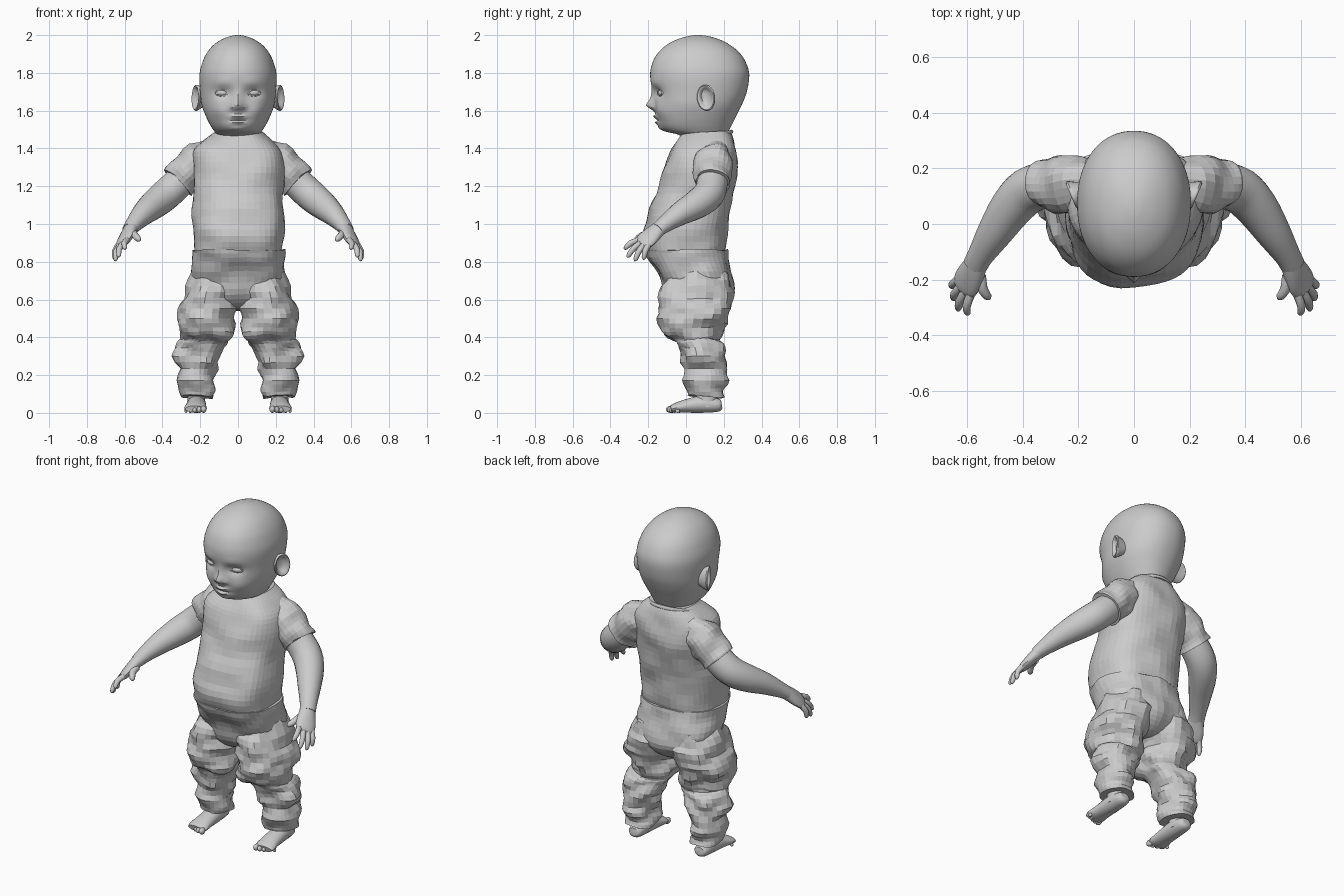
import bpy, bmesh, math
from mathutils import Vector, Matrix, noise

if "Cube" in bpy.data.objects:
    bpy.data.objects.remove(bpy.data.objects["Cube"])


def finish(name, bm, mirror=False, smooth=None):
    bmesh.ops.recalc_face_normals(bm, faces=bm.faces)
    me = bpy.data.meshes.new(name)
    bm.to_mesh(me)
    bm.free()
    ob = bpy.data.objects.new(name, me)
    bpy.context.collection.objects.link(ob)
    if mirror:
        ob.modifiers.new("Mirror", 'MIRROR')
    if smooth:
        bpy.ops.object.select_all(action='DESELECT')
        ob.select_set(True)
        bpy.context.view_layer.objects.active = ob
        bpy.ops.object.shade_smooth_by_angle(angle=math.radians(smooth))
    return ob


def spline(secs, steps):
    """Catmull-Rom through the section tuples (x, y, z, rx, ry)."""
    P = [secs[0]] + list(secs) + [secs[-1]]
    out = []
    for i in range(1, len(P) - 2):
        for s in range(steps):
            t = s / steps
            out.append([0.5 * (2 * b + (c - a) * t + (2 * a - 5 * b + 4 * c - d) * t * t
                               + (3 * b - a - 3 * c + d) * t ** 3)
                        for a, b, c, d in zip(*P[i - 1:i + 3])])
    return out + [list(secs[-1])]


def loft(name, secs, n=24, steps=3, side=None, power=2.0, fold=0, freq=(7, 7, 14),
         shape=None, matrix=None, mirror=False, smooth=None):
    """Skin superellipse rings; with side given, rings follow the path."""
    bm = bmesh.new()
    S = spline(secs, steps)
    rings = []
    for i, (x, y, z, rx, ry) in enumerate(S):
        u, v = Vector((1, 0, 0)), Vector((0, 1, 0))
        if side:
            t = (Vector(S[min(i + 1, len(S) - 1)][:3]) - Vector(S[max(i - 1, 0)][:3])).normalized()
            u = Vector(side)
            u = (u - t * u.dot(t)).normalized()
            v = t.cross(u)
        ring = []
        for k in range(n):
            a = 2 * math.pi * k / n
            c, s = math.cos(a), math.sin(a)
            c = math.copysign(abs(c) ** (2 / power), c)
            s = math.copysign(abs(s) ** (2 / power), s)
            ring.append(bm.verts.new(Vector((x, y, z)) + u * rx * c + v * ry * s))
        rings.append(ring)
    for r0, r1 in zip(rings, rings[1:]):
        for k in range(n):
            bm.faces.new((r0[k], r0[(k + 1) % n], r1[(k + 1) % n], r1[k]))
    bm.faces.new(rings[0])
    bm.faces.new(rings[-1])
    bmesh.ops.recalc_face_normals(bm, faces=bm.faces)
    bm.normal_update()
    if fold:
        moves = [(v, v.normal * fold * noise.noise(Vector(p * f for p, f in zip(v.co, freq))))
                 for v in bm.verts]
        for v, d in moves:
            v.co += d
    for v in bm.verts:
        if shape:
            shape(v.co)
        if matrix:
            v.co = matrix @ v.co
    return finish(name, bm, mirror, smooth)


def body(rows):
    """Rows of (z, front y, back y, half width) to sections."""
    return [(0, (f + b) / 2, z, w, (b - f) / 2) for z, f, b, w in rows]


def ball(name, loc, scale, turn=0, mirror=True):
    bm = bmesh.new()
    m = Matrix.Translation(loc) @ Matrix.Rotation(turn, 4, 'Z') @ Matrix.Diagonal((*scale, 1))
    bmesh.ops.create_uvsphere(bm, u_segments=14, v_segments=10, radius=1, matrix=m)
    return finish(name, bm, mirror, 40)


def hoop(name, loc, rx, ry, r, rot, mirror=False, n=36):
    bm = bmesh.new()
    m = Matrix.Translation(loc) @ rot
    V = [[bm.verts.new(m @ Vector(((rx + r * math.cos(b)) * math.cos(a),
                                   (ry + r * math.cos(b)) * math.sin(a), r * math.sin(b))))
          for b in [j * math.pi / 3 for j in range(6)]]
         for a in [i * 2 * math.pi / n for i in range(n)]]
    for i in range(n):
        for j in range(6):
            p, q = V[i], V[(i + 1) % n]
            bm.faces.new((p[j], q[j], q[(j + 1) % 6], p[(j + 1) % 6]))
    return finish(name, bm, mirror, 60)


# Face relief: (x, z, spread x, spread z, push forward)
RELIEF = [(0, 1.628, .026, .026, .042), (0, 1.67, .022, .04, .014), (.032, 1.618, .014, .014, .014),
          (.08, 1.695, .042, .026, -.024), (.08, 1.75, .06, .02, .006), (0, 1.567, .036, .010, .022),
          (0, 1.537, .030, .010, .018), (0, 1.552, .05, .005, -.010), (.105, 1.60, .045, .045, .014),
          (0, 1.505, .04, .018, .014)]


def face(co):
    if co.y < .02:
        co.y -= sum(p * math.exp(-((abs(co.x) - x) / sx) ** 2 - ((co.z - z) / sz) ** 2)
                    for x, z, sx, sz, p in RELIEF)


# Head and neck
loft("head", body([(1.40, .0, .2, .115), (1.45, -.01, .21, .115), (1.475, -.045, .215, .115),
                   (1.49, -.105, .225, .125), (1.52, -.14, .24, .145), (1.57, -.155, .265, .17),
                   (1.63, -.165, .295, .192), (1.70, -.175, .322, .2), (1.79, -.19, .335, .204),
                   (1.86, -.175, .315, .187), (1.91, -.145, .28, .162), (1.95, -.1, .23, .127),
                   (1.98, -.04, .17, .08), (1.996, .02, .11, .035), (2.0, .055, .075, .008)]),
     n=88, steps=5, power=2.15, shape=face, smooth=35)

# Eyes with lids
ball("eye", (.08, -.112, 1.694), (.042, .038, .022), .3)
hoop("eyelid", (.08, -.138, 1.694), .038, .015, .006,
     Matrix.Rotation(.35, 4, 'Z') @ Matrix.Rotation(math.pi / 2, 4, 'X'), True, 20)

# Ears: dished ovals turned out at the back
ear = (Matrix.Translation((.2, .115, 1.668)) @ Matrix.Rotation(-.4, 4, 'Z')
       @ Matrix.Rotation(.15, 4, 'X') @ Matrix(((0, 0, 1, 0), (1, 0, 0, 0), (0, 1, 0, 0), (0, 0, 0, 1))))
loft("ear", [(0, 0, -.03, .025, .04), (0, 0, .005, .042, .062), (0, 0, .022, .052, .070),
             (0, 0, .030, .046, .064), (0, .002, .024, .036, .052), (-.006, .004, .008, .024, .036),
             (-.008, .004, .004, .004, .006)], n=24, steps=2, matrix=ear, mirror=True, smooth=40)

# Shirt
loft("shirt", body([(.84, -.2, .205, .232), (.88, -.215, .21, .238), (.97, -.225, .215, .24),
                    (1.08, -.19, .235, .24), (1.2, -.145, .26, .238), (1.3, -.115, .27, .245),
                    (1.38, -.09, .27, .235), (1.43, -.06, .26, .195), (1.47, -.03, .245, .15),
                    (1.488, -.01, .235, .13)]),
     n=44, steps=3, power=2.4, fold=.016, freq=(7, 7, 9))
hoop("collar", (0, .095, 1.452), .145, .15, .011, Matrix.Rotation(.25, 4, 'X'))
AIM = (.55, .75, 0)
loft("sleeve", [(.13, .13, 1.37, .10, .07), (.2, .14, 1.335, .108, .095), (.25, .14, 1.285, .102, .105),
                (.30, .14, 1.235, .095, .098), (.315, .139, 1.22, .094, .096)],
     n=24, side=AIM, fold=.02, freq=(12, 9, 12), mirror=True)

# Arms
loft("arm", [(.24, .14, 1.29, .083, .083), (.31, .14, 1.222, .083, .083), (.38, .12, 1.157, .084, .083),
             (.44, .06, 1.107, .078, .078), (.5, -.03, 1.055, .064, .062), (.55, -.11, 1.0, .048, .044),
             (.572, -.15, .97, .045, .036)], n=20, steps=3, side=AIM, mirror=True, smooth=35)

# Hands
ACROSS = (.05, .08, -.02)
loft("palm", [(.562, -.13, .985, .04, .036), (.578, -.165, .957, .05, .033), (.596, -.2, .925, .058, .028),
              (.61, -.228, .9, .054, .022), (.616, -.24, .89, .04, .014)],
     n=16, side=ACROSS, mirror=True, smooth=40)
FINGERS = [("index", (.588, -.255, .915), (.6, -.328, .868)), ("middle", (.606, -.24, .9), (.635, -.312, .825)),
           ("ring", (.622, -.222, .89), (.652, -.272, .805)), ("little", (.632, -.198, .89), (.656, -.226, .812)),
           ("thumb", (.552, -.185, .95), (.522, -.272, .915))]
for nm, a, b in FINGERS:
    a, b = Vector(a), Vector(b)
    mid = (a + b) / 2 + Vector((.008, -.004, .006))
    r = .02 if nm == "thumb" else .016
    loft(nm + "_finger", [(*a, r, r), (*mid, r * .95, r * .95), (*a.lerp(b, .88), r * .75, r * .75),
                          (*b, r * .25, r * .25)],
         n=10, steps=2, side=ACROSS, mirror=True, smooth=40)

# Trousers: seat and baggy legs
loft("trouser_seat", body([(.545, .02, .12, .04), (.57, -.05, .2, .12), (.63, -.105, .25, .21),
                           (.72, -.14, .25, .245), (.8, -.187, .225, .246), (.862, -.218, .216, .245)]),
     n=40, steps=3, power=2.3, fold=.018, freq=(8, 8, 10))
loft("trouser_leg", [(.12, .06, .76, .10, .15), (.14, .055, .67, .13, .185), (.155, .052, .58, .15, .192),
                     (.16, .04, .5, .15, .182), (.152, .03, .43, .142, .165), (.155, .045, .388, .118, .13),
                     (.182, .075, .36, .128, .125), (.215, .095, .3, .115, .118), (.22, .1, .2, .1, .112),
                     (.22, .1, .13, .086, .106), (.22, .1, .085, .083, .105)],
     n=26, steps=3, power=2.2, fold=.036, freq=(9, 9, 15), mirror=True)

# Feet and toes
loft("foot", [(.22, .19, .04, .015, .015), (.22, .175, .04, .04, .034), (.22, .09, .046, .05, .046),
              (.222, .0, .036, .054, .036), (.225, -.055, .026, .06, .026), (.226, -.08, .02, .054, .018)],
     n=18, steps=3, side=(1, 0, 0), mirror=True, smooth=40)
loft("ankle", [(.22, .11, .03, .048, .06), (.22, .11, .08, .046, .055), (.22, .11, .14, .05, .06)],
     n=16, mirror=True, smooth=40)
for i in range(5):
    r = .019 - .0022 * i
    ball(f"toe_{i + 1}", (.182 + .0235 * i, -.083 + .004 * i * i * .6, r), (r * .8, r * 1.2, r))
